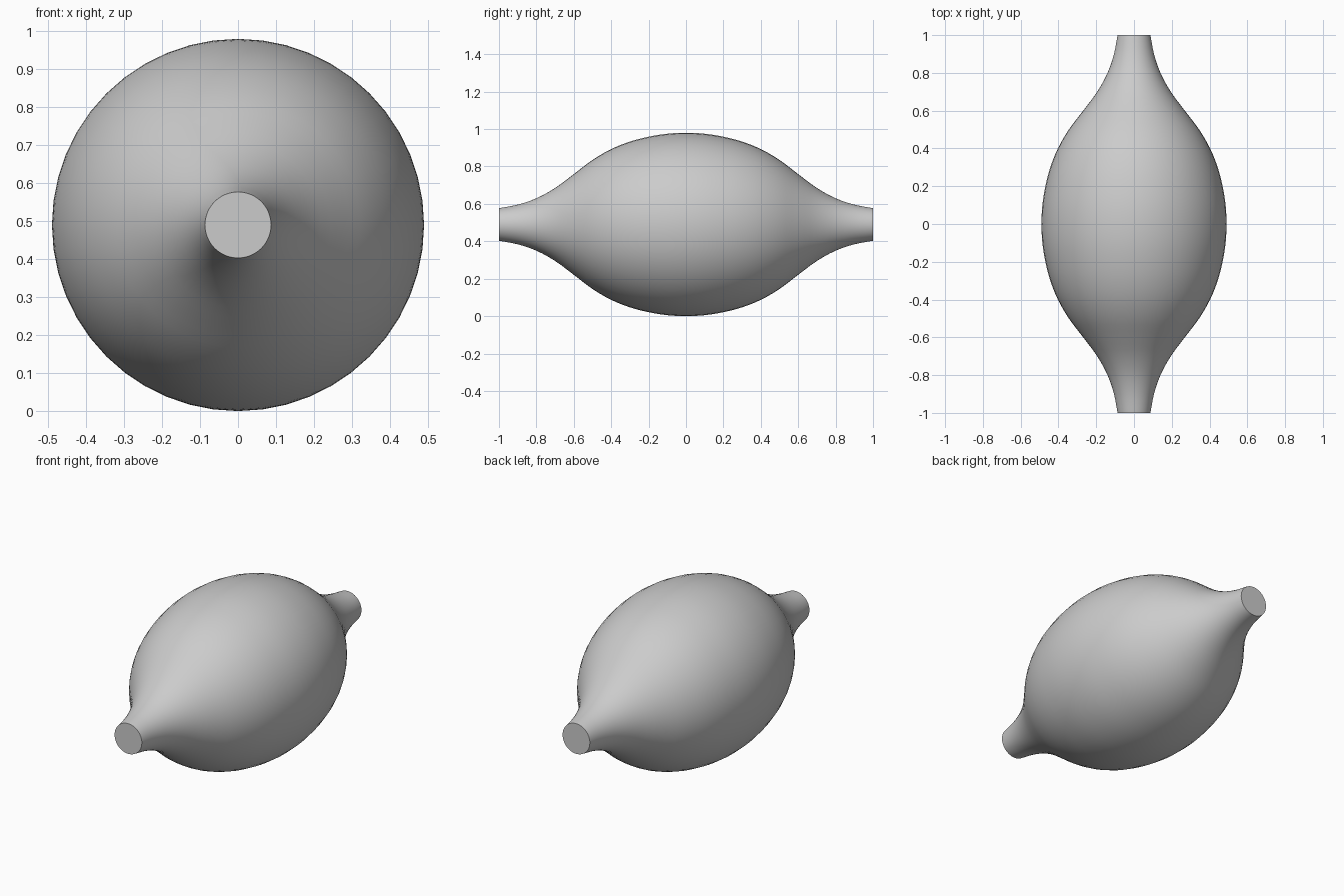
import bpy, bmesh, math
from mathutils import Matrix, Vector
from mathutils.geometry import interpolate_bezier

cube = bpy.data.objects.get("Cube")
if cube:
    bpy.data.objects.remove(cube, do_unlink=True)

SEGMENTS = 48
STEP = 0.1
RADII = [0.49, 0.485, 0.469, 0.443, 0.403, 0.345, 0.269, 0.195, 0.14, 0.106, 0.087]

# Grey material
grey = bpy.data.materials.new("light grey")
grey.use_nodes = True
colour = (0.6, 0.6, 0.6, 1)
grey.diffuse_color = colour
grey.node_tree.nodes["Principled BSDF"].inputs["Base Color"].default_value = colour


def smooth_half_profile():
    """Smooth curve through the radii, from the belly to one neck, as (y, radius)."""
    n = len(RADII)
    knots = [Vector((i * STEP, r, 0)) for i, r in enumerate(RADII)]
    slopes = [(RADII[min(i + 1, n - 1)] - RADII[abs(i - 1)]) /
              (2 if i < n - 1 else 1) for i in range(n)]
    points = [knots[0]]
    for i in range(n - 1):
        h1 = knots[i] + Vector((STEP, slopes[i], 0)) / 3
        h2 = knots[i + 1] - Vector((STEP, slopes[i + 1], 0)) / 3
        points += interpolate_bezier(knots[i], h1, h2, knots[i + 1], 4)[1:]
    return [(p.x, p.y) for p in points]


# Mirrored profile, revolved about the y axis with a flat cap on each neck
half = smooth_half_profile()
profile = [(-y, r) for y, r in reversed(half[1:])] + half

bm = bmesh.new()
rings = []
for y, r in profile:
    ring = []
    for k in range(SEGMENTS):
        a = math.tau * k / SEGMENTS
        ring.append(bm.verts.new((r * math.cos(a), y, r * math.sin(a))))
    rings.append(ring)
for a, b in zip(rings, rings[1:]):
    for k in range(SEGMENTS):
        j = (k + 1) % SEGMENTS
        bm.faces.new((a[k], a[j], b[j], b[k]))
bm.faces.new(rings[0])
bm.faces.new(rings[-1])
bmesh.ops.recalc_face_normals(bm, faces=bm.faces)
bmesh.ops.transform(bm, matrix=Matrix.Translation((0, 0, RADII[0])), verts=bm.verts)

mesh = bpy.data.meshes.new("bulb_body")
bm.to_mesh(mesh)
bm.free()
mesh.materials.append(grey)
body = bpy.data.objects.new("bulb_body", mesh)
bpy.context.collection.objects.link(body)

# Smooth skin, crisp cap edges
bpy.ops.object.select_all(action='DESELECT')
body.select_set(True)
bpy.context.view_layer.objects.active = body
bpy.ops.object.shade_smooth_by_angle(angle=math.radians(40))
